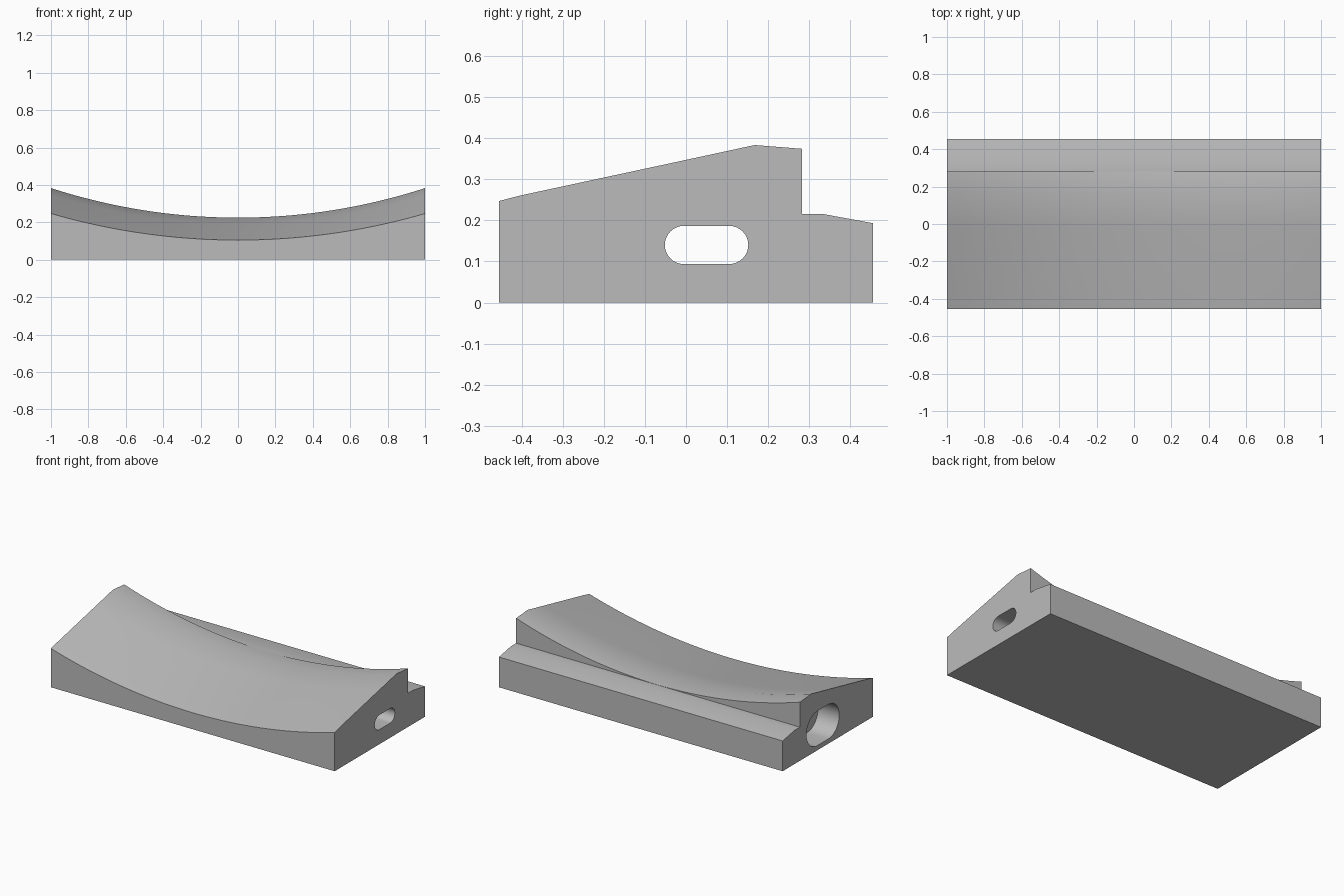
import bpy, bmesh, math

cube = bpy.data.objects.get("Cube")
if cube:
    bpy.data.objects.remove(cube)

grey = bpy.data.materials.new("plain grey")
grey.use_nodes = True
grey.diffuse_color = (0.5, 0.5, 0.5, 1)
grey.node_tree.nodes["Principled BSDF"].inputs["Base Color"].default_value = (0.5, 0.5, 0.5, 1)


def loft(name, sections):
    """Skin matching closed (x, y, z) rings and cap both ends."""
    bm = bmesh.new()
    rings = [[bm.verts.new(p) for p in ring] for ring in sections]
    for a, b in zip(rings, rings[1:]):
        for i in range(len(a)):
            j = (i + 1) % len(a)
            bm.faces.new((a[i], a[j], b[j], b[i]))
    bm.faces.new(rings[0])
    bm.faces.new(rings[-1])
    bmesh.ops.recalc_face_normals(bm, faces=bm.faces)
    mesh = bpy.data.meshes.new(name)
    bm.to_mesh(mesh)
    bm.free()
    mesh.materials.append(grey)
    obj = bpy.data.objects.new(name, mesh)
    bpy.context.collection.objects.link(obj)
    return obj


# Body: sloping top that dips along a shallow arc, with a straight ledge behind
HALF_DEPTH = 0.455
TOP = [(-HALF_DEPTH, 0.247, 0.142), (-0.40, 0.261, 0.144), (0.0, 0.347, 0.153),
       (0.167, 0.383, 0.158), (0.282, 0.374, 0.158)]   # y, end height, dip
LEDGE = [(0.282, 0.215), (0.335, 0.215), (HALF_DEPTH, 0.193)]


def arc_dip(x, sag):
    radius = (1 + sag * sag) / (2 * sag)
    return sag - radius + math.sqrt(radius * radius - x * x)


def body_section(x):
    ring = [(x, -HALF_DEPTH, 0)]
    ring += [(x, y, z - arc_dip(x, sag)) for y, z, sag in TOP]
    ring += [(x, y, z) for y, z in LEDGE]
    return ring + [(x, HALF_DEPTH, 0)]


COLUMNS = 48
body = loft("curved_block", [body_section(2 * i / COLUMNS - 1) for i in range(COLUMNS + 1)])


# Rounded slot running lengthwise, with a wider recess at one end
def slot_section(x, radius, straight=0.055, steps=16):
    ring = []
    for side in (1, -1):
        for i in range(steps + 1):
            a = math.pi * (i / steps - 0.5)
            ring.append((x, 0.05 + side * (straight + radius * math.cos(a)),
                         0.14 + side * radius * math.sin(a)))
    return ring


def cut(name, x0, x1, radius):
    cutter = loft(name, [slot_section(x0, radius), slot_section(x1, radius)])
    cutter.hide_render = True
    mod = body.modifiers.new(name, 'BOOLEAN')
    mod.operation = 'DIFFERENCE'
    mod.solver = 'EXACT'
    mod.object = cutter
    bpy.ops.object.modifier_apply(modifier=name)
    bpy.data.objects.remove(cutter)


bpy.ops.object.select_all(action='DESELECT')
body.select_set(True)
bpy.context.view_layer.objects.active = body
cut("through_slot", -1.1, 1.1, 0.0465)
cut("end_recess", -1.1, -0.85, 0.11)
bpy.ops.object.shade_smooth_by_angle(angle=math.radians(30))
